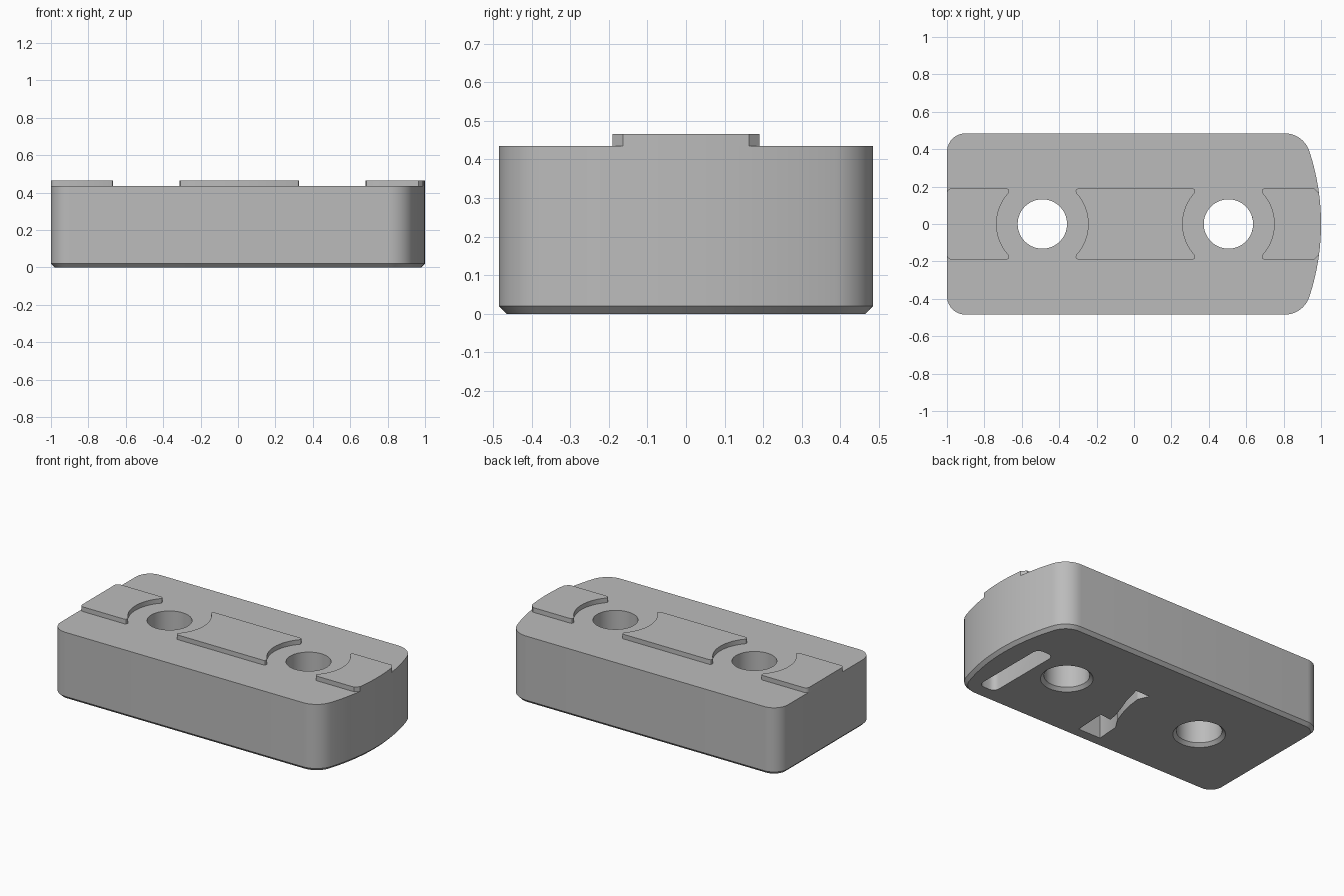
import bpy, bmesh
from math import sin, cos, radians, atan2, degrees

cube = bpy.data.objects.get("Cube")
if cube:
    bpy.data.objects.remove(cube)

HALF_W, TOP, PLATE_TOP, CHAMFER = 0.485, 0.435, 0.465, 0.02
HOLES = (-0.49, 0.505)
HOLE_R, CLEAR_R, PLATE_W = 0.132, 0.245, 0.19
NOSE_R = 1.245
NOSE_X = 1 - NOSE_R

grey = bpy.data.materials.new("satin grey")
grey.use_nodes = True
colour = (0.5, 0.5, 0.5, 1)
grey.diffuse_color = colour
grey.node_tree.nodes["Principled BSDF"].inputs["Base Color"].default_value = colour


def arc(cx, cy, r, a0, a1, n):
    """Points along an arc, angles in degrees."""
    steps = [radians(a0 + (a1 - a0) * i / n) for i in range(n + 1)]
    return [(cx + r * cos(a), cy + r * sin(a)) for a in steps]


def prism(name, outline, z0, z1, chamfer=0):
    """Extrude a flat outline, optionally chamfering the bottom rim."""
    bm = bmesh.new()
    base = bm.faces.new([bm.verts.new((x, y, z0)) for x, y in outline])
    top = bmesh.ops.extrude_face_region(bm, geom=[base], use_keep_orig=True)["geom"]
    for v in top:
        if isinstance(v, bmesh.types.BMVert):
            v.co.z = z1
    bmesh.ops.recalc_face_normals(bm, faces=bm.faces[:])
    if chamfer:
        rim = [e for e in bm.edges if all(abs(v.co.z - z0) < 1e-5 for v in e.verts)]
        bmesh.ops.bevel(bm, geom=rim, offset=chamfer, segments=1, affect='EDGES')
    mesh = bpy.data.meshes.new(name)
    bm.to_mesh(mesh)
    bm.free()
    mesh.materials.append(grey)
    ob = bpy.data.objects.new(name, mesh)
    bpy.context.collection.objects.link(ob)
    return ob


def activate(ob):
    bpy.ops.object.select_all(action='DESELECT')
    ob.select_set(True)
    bpy.context.view_layer.objects.active = ob


def smooth(ob):
    activate(ob)
    bpy.ops.object.shade_smooth_by_angle(angle=radians(30))


def cut(ob, cutter):
    """Subtract a cutter and discard it."""
    cutter.hide_render = True
    mod = ob.modifiers.new("cut", 'BOOLEAN')
    mod.operation, mod.solver, mod.object = 'DIFFERENCE', 'EXACT', cutter
    activate(ob)
    bpy.ops.object.modifier_apply(modifier=mod.name)
    bpy.data.objects.remove(cutter)


# Body: square rounded end at -x, bowed nose at +x
corner, fillet = 0.1, 0.14
fy = HALF_W - fillet
fx = NOSE_X + ((NOSE_R - fillet) ** 2 - fy ** 2) ** 0.5
bow = degrees(atan2(fy, fx - NOSE_X))
outline = arc(fx, -fy, fillet, -90, -bow, 10)
outline += arc(NOSE_X, 0, NOSE_R, -bow, bow, 20)[1:-1]
outline += arc(fx, fy, fillet, bow, 90, 10)
outline += arc(corner - 1, HALF_W - corner, corner, 90, 180, 10)
outline += arc(corner - 1, corner - HALF_W, corner, 180, 270, 10)
body = prism("block_body", outline, 0, TOP, CHAMFER)

# Through holes with a countersunk lower rim
for x in HOLES:
    cut(body, prism("hole_cutter", arc(x, 0, HOLE_R, 0, 354, 59), -0.1, 0.6))
    bpy.ops.mesh.primitive_cone_add(vertices=60, radius1=HOLE_R + 2 * CHAMFER,
                                    radius2=HOLE_R, depth=2 * CHAMFER, location=(x, 0, 0))
    cone = bpy.context.object
    cone.data.materials.append(grey)
    cut(body, cone)

# Recesses in the underside: a straight slot and a hooked groove
r = 0.04
slot = (arc(0.81, -0.34, r, -90, 0, 5) + arc(0.81, 0.11, r, 0, 90, 5)
        + arc(0.77, 0.11, r, 90, 180, 5) + arc(0.77, -0.34, r, 180, 270, 5))
hook = [(-0.08, -0.4), (0.08, -0.4), (0.09, -0.19), (0.01, -0.2), (0.02, -0.14),
        (0.05, -0.05), (0.08, 0.03), (0.11, 0.15), (0.01, 0.15), (0.04, 0.08),
        (0.03, 0.0), (0.01, -0.08), (-0.02, -0.17), (-0.07, -0.25)]
for shape in (slot, hook):
    cut(body, prism("recess_cutter", shape, -0.1, 0.16))
smooth(body)


# Raised key plates, scooped around the holes
def scoop(cx, side):
    """Upward run of the concave end; side is +1 right of the hole, -1 left."""
    half = [(0.19, PLATE_W), (0.182, 0.186), (0.178, 0.178)]
    pts = [(x, -y) for x, y in half] + arc(0, 0, CLEAR_R, -43, 43, 18) + half[::-1]
    return [(cx + side * x, y) for x, y in pts]


e = 0.025
square_end = (arc(e - 1, PLATE_W - e, e, 90, 180, 5)
              + arc(e - 1, e - PLATE_W, e, 180, 270, 5))
a = degrees(atan2(PLATE_W - e, NOSE_R))
nose_end = arc(NOSE_X, 0, NOSE_R, -a, a, 10)
nx = nose_end[0][0] - e
nose_end = [(nx, -PLATE_W)] + nose_end + [(nx, PLATE_W)]
left, right = HOLES
plates = {
    "key_plate_square_end": scoop(left, -1) + square_end,
    "key_plate_middle": scoop(right, -1) + scoop(left, 1)[::-1],
    "key_plate_nose_end": nose_end + scoop(right, 1)[::-1],
}
for name, shape in plates.items():
    smooth(prism(name, shape, TOP, PLATE_TOP))
